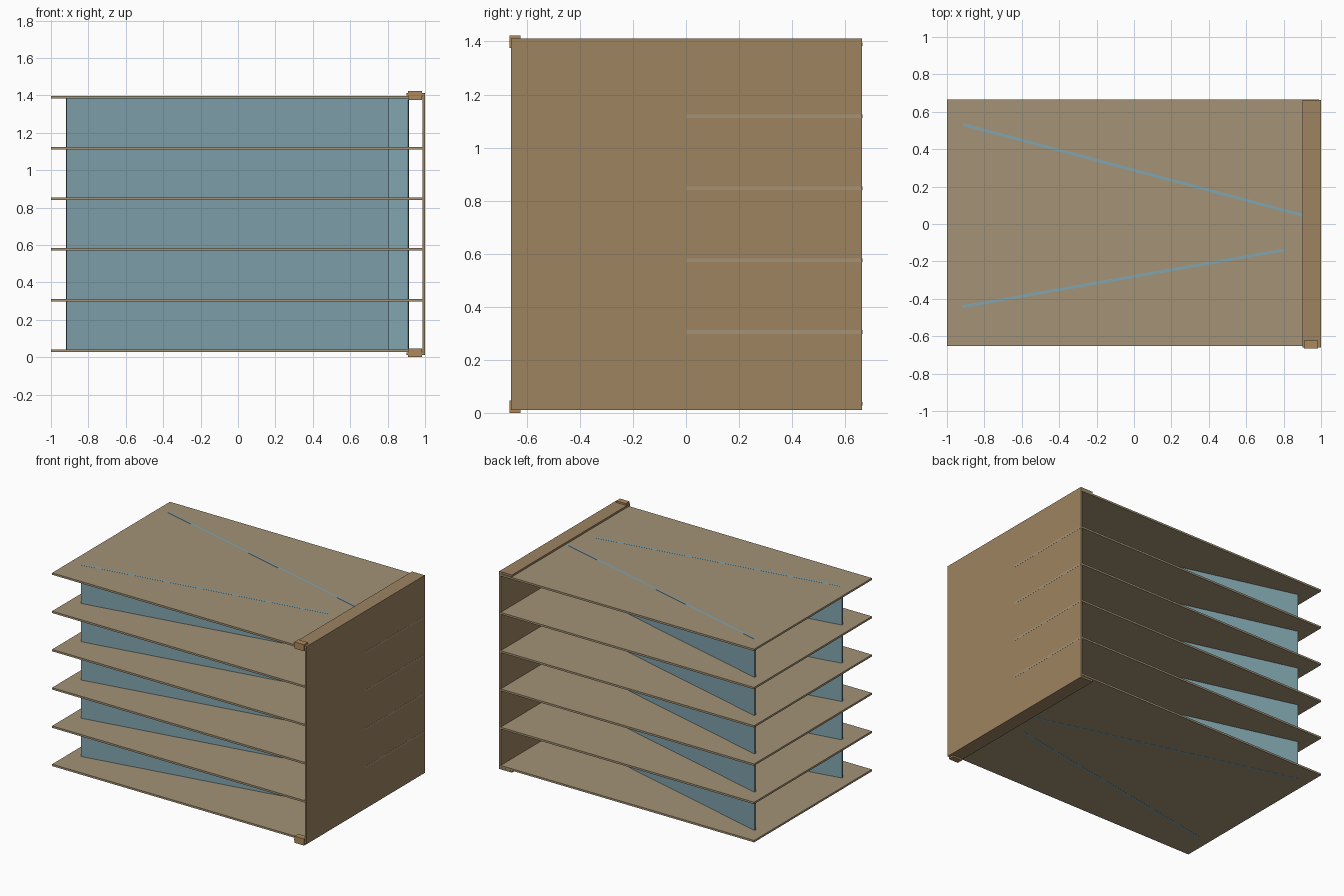
import bpy, bmesh, math

if "Cube" in bpy.data.objects:
    bpy.data.objects.remove(bpy.data.objects["Cube"])


def material(name, rgb):
    m = bpy.data.materials.new(name)
    m.diffuse_color = (*rgb, 1)
    m.use_nodes = True
    m.node_tree.nodes["Principled BSDF"].inputs["Base Color"].default_value = m.diffuse_color
    return m


SHELF = material("shelf_wood", (0.37, 0.29, 0.18))
PANEL = material("panel_wood", (0.34, 0.23, 0.12))
BLOCK = material("block_wood", (0.43, 0.25, 0.11))
BLUE = material("blue_board", (0.22, 0.37, 0.42))


def finish(name, bm, mat):
    bmesh.ops.recalc_face_normals(bm, faces=bm.faces)
    me = bpy.data.meshes.new(name)
    bm.to_mesh(me)
    bm.free()
    me.materials.append(mat)
    ob = bpy.data.objects.new(name, me)
    bpy.context.collection.objects.link(ob)
    return ob


def box(name, lo, hi, mat):
    bm = bmesh.new()
    bmesh.ops.create_cube(bm, size=1)
    for v in bm.verts:
        v.co = [(a + b) / 2 + c * (b - a) for a, b, c in zip(lo, hi, v.co)]
    return finish(name, bm, mat)


def board(name, p, q, z0, z1, t, mat):
    """Upright board along the plan line p-q."""
    dx, dy = q[0] - p[0], q[1] - p[1]
    length = math.hypot(dx, dy)
    ob = box(name, (-length / 2, -t / 2, z0), (length / 2, t / 2, z1), mat)
    ob.location = ((p[0] + q[0]) / 2, (p[1] + q[1]) / 2, 0)
    ob.rotation_euler.z = math.atan2(dy, dx)
    return ob


T = 0.0135          # board thickness
MID = 0.7115        # mid height
PITCH = 0.271

# Six shelves; the inner four have tabs showing through the side panel
for i in range(6):
    z = MID + (i - 2.5) * PITCH
    z0, z1 = z - T / 2, z + T / 2
    box(f"shelf_{i + 1}", (-1, -0.652, z0), (0.99, 0.666, z1), SHELF)
    if 0 < i < 5:
        box(f"shelf_tab_{i + 1}", (0.985, 0.0, z0), (1, 0.662, z1), SHELF)

# Two slanted dividers running through all shelves
half = 2.5 * PITCH + T / 2 + 0.0006
board("back_divider", (-0.915, 0.532), (0.912, 0.044), MID - half, MID + half, 0.016, BLUE)
board("front_divider", (-0.918, -0.442), (0.806, -0.138), MID - half, MID + half, 0.016, BLUE)

# Side panel with top and bottom flanges, one channel profile run along y
h = 0.700
xo, xi, xf = 0.9993, 0.986, 0.90
hi = h - T
profile = [(xo, -h), (xo, h), (xf, h), (xf, hi), (xi, hi), (xi, -hi), (xf, -hi), (xf, -h)]
bm = bmesh.new()
face = bm.faces.new([bm.verts.new((x, -0.660, MID + z)) for x, z in profile])
ext = bmesh.ops.extrude_face_region(bm, geom=[face])
for g in ext["geom"]:
    if isinstance(g, bmesh.types.BMVert):
        g.co.y = 0.663
finish("side_panel", bm, PANEL)

# Small blocks capping the front ends of the flanges
for name, z in (("bottom_block", 0.0), ("top_block", 1.376)):
    box(name, (0.909, -0.666, z), (0.984, -0.624, z + 0.047), BLOCK)
